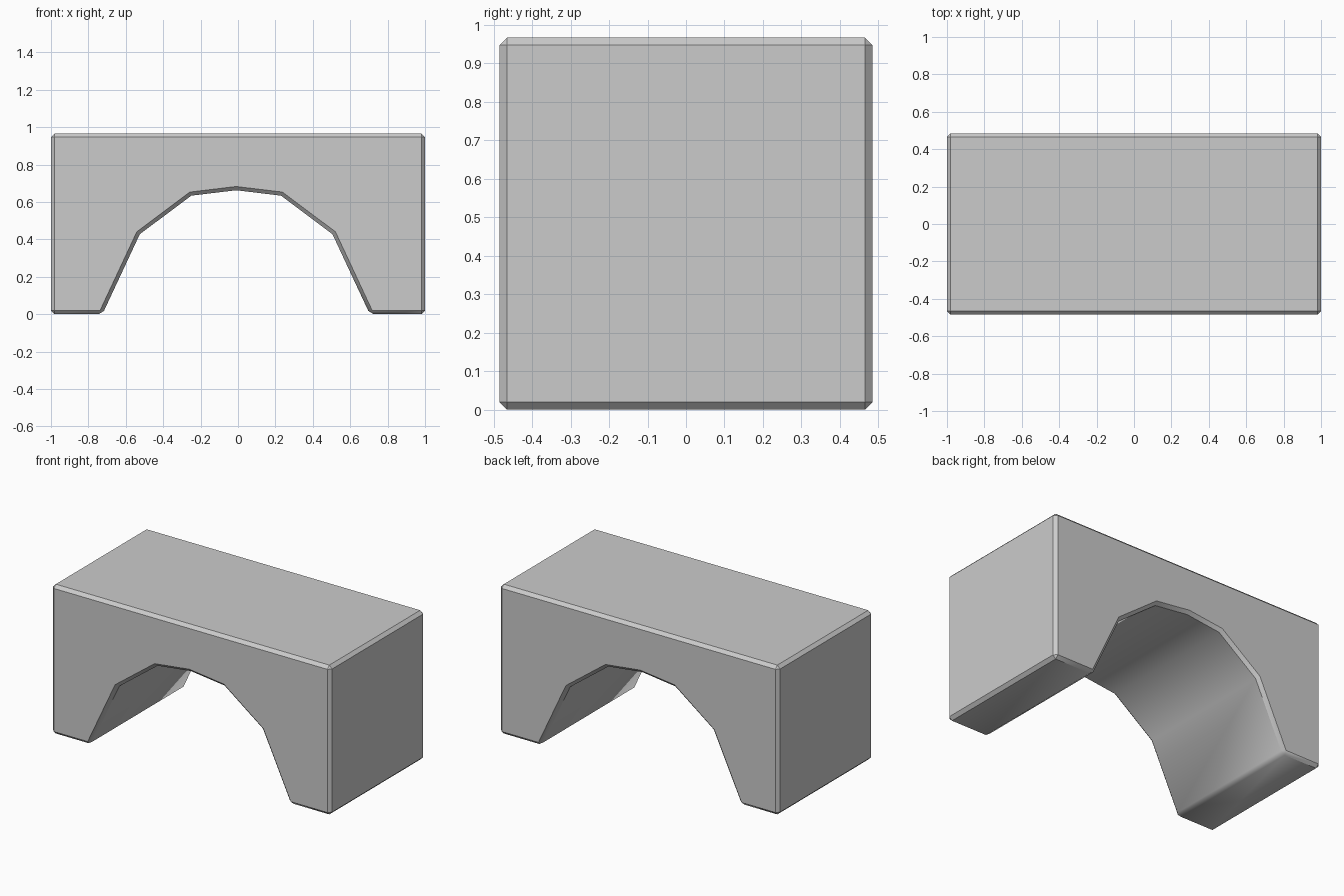
import bpy, bmesh, math

if "Cube" in bpy.data.objects:
    bpy.data.objects.remove(bpy.data.objects["Cube"])

DEPTH = 0.485      # half depth along y
HEIGHT = 0.967
BEVEL = 0.02
SHARP = math.radians(35)
ARCH_X = -0.01     # arch sits very slightly off centre

# Half of the arch opening, from foot to crown
half_arch = [(0.715, 0.0), (0.515, 0.428), (0.24, 0.634)]
crown = [(0.0, 0.663)]
arch = [(-x, z) for x, z in half_arch] + crown + half_arch[::-1]

# Front outline: block with the arch cut out of the underside
outline = [(-1, 0)] + [(x + ARCH_X, z) for x, z in arch] + [(1, 0), (1, HEIGHT), (-1, HEIGHT)]

# Extrude the outline through the depth
bm = bmesh.new()
front = bm.faces.new([bm.verts.new((x, -DEPTH, z)) for x, z in outline])
extruded = bmesh.ops.extrude_face_region(bm, geom=[front], use_keep_orig=True)
back = [v for v in extruded["geom"] if isinstance(v, bmesh.types.BMVert)]
bmesh.ops.translate(bm, verts=back, vec=(0, 2 * DEPTH, 0))
bmesh.ops.recalc_face_normals(bm, faces=bm.faces)

# Chamfer every hard edge, leaving the arch facets alone
hard = [e for e in bm.edges if e.calc_face_angle(0) > SHARP]
bmesh.ops.bevel(bm, geom=hard, offset=BEVEL, offset_type='OFFSET', segments=1,
                profile=0.5, affect='EDGES', clamp_overlap=True)
bmesh.ops.recalc_face_normals(bm, faces=bm.faces)

mesh = bpy.data.meshes.new("arch_block")
bm.to_mesh(mesh)
bm.free()
block = bpy.data.objects.new("arch_block", mesh)
bpy.context.collection.objects.link(block)

# Smooth tunnel, crisp chamfers
bpy.context.view_layer.objects.active = block
block.select_set(True)
bpy.ops.object.shade_smooth_by_angle(angle=SHARP)
